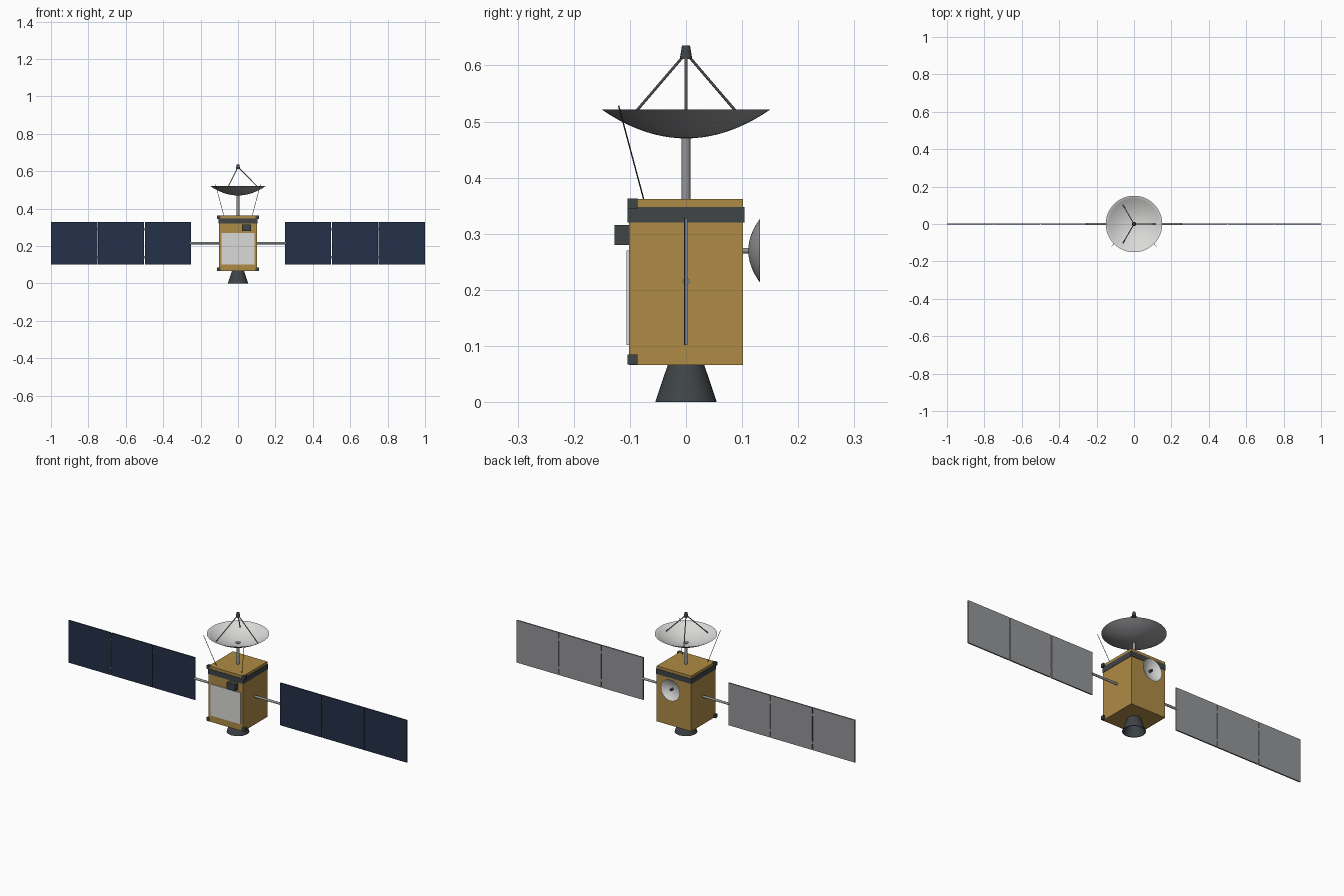
import bpy, bmesh, math
from mathutils import Vector, Matrix

if "Cube" in bpy.data.objects:
    bpy.data.objects.remove(bpy.data.objects["Cube"])


def mat(name, r, g, b):
    m = bpy.data.materials.new(name)
    m.diffuse_color = (r, g, b, 1)
    m.use_nodes = True
    m.node_tree.nodes["Principled BSDF"].inputs["Base Color"].default_value = m.diffuse_color
    return m


GOLD = mat("gold_foil", 0.43, 0.26, 0.06)
DARK = mat("dark_graphite", 0.05, 0.058, 0.062)
METAL = mat("grey_metal", 0.30, 0.305, 0.315)
WHITE = mat("off_white", 0.70, 0.70, 0.69)
NAVY = mat("solar_navy", 0.018, 0.031, 0.068)


def finish(name, bm, mats, smooth=False):
    me = bpy.data.meshes.new(name)
    bm.to_mesh(me)
    bm.free()
    ob = bpy.data.objects.new(name, me)
    bpy.context.collection.objects.link(ob)
    for m in mats:
        me.materials.append(m)
    if smooth:
        bpy.ops.object.select_all(action='DESELECT')
        ob.select_set(True)
        bpy.context.view_layer.objects.active = ob
        bpy.ops.object.shade_smooth_by_angle(angle=math.radians(35))
    return ob


def box(name, x0, x1, y0, y1, z0, z1, m):
    bm = bmesh.new()
    bmesh.ops.create_cube(bm, size=1)
    for v in bm.verts:
        v.co = Vector(((x0 + x1) / 2 + v.co.x * (x1 - x0),
                       (y0 + y1) / 2 + v.co.y * (y1 - y0),
                       (z0 + z1) / 2 + v.co.z * (z1 - z0)))
    return finish(name, bm, [m])


def rod(name, a, b, r1, m, r2=None, seg=20):
    a, b = Vector(a), Vector(b)
    d = b - a
    bm = bmesh.new()
    rot = d.to_track_quat('Z', 'Y').to_matrix().to_4x4()
    bmesh.ops.create_cone(bm, cap_ends=True, segments=seg, radius1=r1,
                          radius2=r1 if r2 is None else r2, depth=d.length,
                          matrix=Matrix.Translation((a + b) / 2) @ rot)
    return finish(name, bm, [m], True)


def lathe(name, profile, mats, mat_of=lambda i: 0, matrix=Matrix(), seg=48):
    """Spin (radius, z) points about z; mat_of gives the colour of each band."""
    bm = bmesh.new()
    rings = []
    for r, z in profile:
        if r < 1e-6:
            rings.append([bm.verts.new((0, 0, z))] * seg)
        else:
            rings.append([bm.verts.new((r * math.cos(2 * math.pi * k / seg),
                                        r * math.sin(2 * math.pi * k / seg), z))
                          for k in range(seg)])
    for i, (p, q) in enumerate(zip(rings, rings[1:])):
        for k in range(seg):
            n = (k + 1) % seg
            vs = list(dict.fromkeys([p[k], p[n], q[n], q[k]]))
            bm.faces.new(vs).material_index = mat_of(i)
    bmesh.ops.recalc_face_normals(bm, faces=bm.faces)
    bm.transform(matrix)
    return finish(name, bm, mats, True)


def dish(name, radius, depth, thick, matrix):
    n = 10
    curve = lambda t: depth * t * t
    outer = [(radius * i / n, curve(i / n)) for i in range(n + 1)]
    inner = [(radius * 0.99 * i / n, thick + (depth - thick) * (i / n) ** 2)
             for i in range(n, -1, -1)]
    return lathe(name, outer + inner, [METAL, WHITE],
                 lambda i: 0 if i < n else 1, matrix)


# Body, band, radiator and sensor
box("body", -0.102, 0.102, -0.102, 0.102, 0.066, 0.362, GOLD)
box("equipment_band", -0.104, 0.104, -0.104, 0.104, 0.32, 0.348, DARK)
box("radiator_plate", -0.089, 0.089, -0.106, -0.101, 0.102, 0.27, WHITE)
box("sensor_box", 0.022, 0.07, -0.127, -0.101, 0.28, 0.316, DARK)

# Engine bell, hollow underneath
lathe("engine_bell", [(0, 0.068), (0.032, 0.068), (0.055, 0), (0.052, 0),
                      (0.028, 0.058), (0, 0.058)], [DARK])

# Main dish on its mast, with three struts to the feed
rod("mast", (0, 0, 0.36), (0, 0, 0.472), 0.008, METAL)
dish("main_dish", 0.151, 0.052, 0.003, Matrix.Translation((0, 0, 0.470)))
rod("dish_hub", (0, 0, 0.470), (0, 0, 0.477), 0.012, METAL)
rod("feed_horn", (0, 0, 0.612), (0, 0, 0.636), 0.011, DARK, 0.007)
for k in range(3):
    a = 2 * math.pi * k / 3
    c, s = math.cos(a), math.sin(a)
    rod(f"feed_strut_{k + 1}", (0.117 * c, 0.117 * s, 0.504),
        (0.004 * c, 0.004 * s, 0.618), 0.0025, METAL, seg=10)

# Small dish on the back
rod("back_dish_stem", (0, 0.10, 0.27), (0, 0.114, 0.27), 0.005, METAL)
dish("back_dish", 0.057, 0.021, 0.002,
     Matrix.Translation((0, 0.111, 0.27)) @ Matrix.Rotation(-math.pi / 2, 4, 'X'))
rod("back_dish_feed", (0, 0.112, 0.27), (0, 0.131, 0.27), 0.007, DARK, 0.005)

for side, s in (("left", -1), ("right", 1)):
    # Thruster blocks on the front corners and whip antennas
    for level, z in (("lower", 0.067), ("upper", 0.345)):
        x0, x1 = sorted((s * 0.094, s * 0.113))
        box(f"{side}_{level}_thruster", x0, x1, -0.104, -0.086, z, z + 0.018, DARK)
    rod(f"{side}_whip_antenna", (s * 0.075, -0.075, 0.36), (s * 0.12, -0.12, 0.528),
        0.0012, DARK, seg=8)

    # Solar wing: boom, three panels with navy cells on the front, and hinges
    rod(f"{side}_boom", (s * 0.10, 0, 0.215), (s * 0.256, 0, 0.215), 0.006, METAL)
    for i in range(3):
        x0, x1 = sorted((s * (0.252 + 0.25 * i), s * (0.498 + 0.25 * i + 0.002 * (i == 2))))
        box(f"{side}_panel_{i + 1}", x0, x1, -0.001, 0.003, 0.102, 0.328, METAL)
        box(f"{side}_cells_{i + 1}", x0, x1, -0.004, -0.001, 0.102, 0.328, NAVY)
        if i:
            for j, z in enumerate((0.14, 0.29)):
                xc = s * (0.25 + 0.25 * i)
                box(f"{side}_hinge_{i}_{j + 1}", xc - 0.003, xc + 0.003,
                    -0.001, 0.002, z - 0.006, z + 0.006, METAL)
